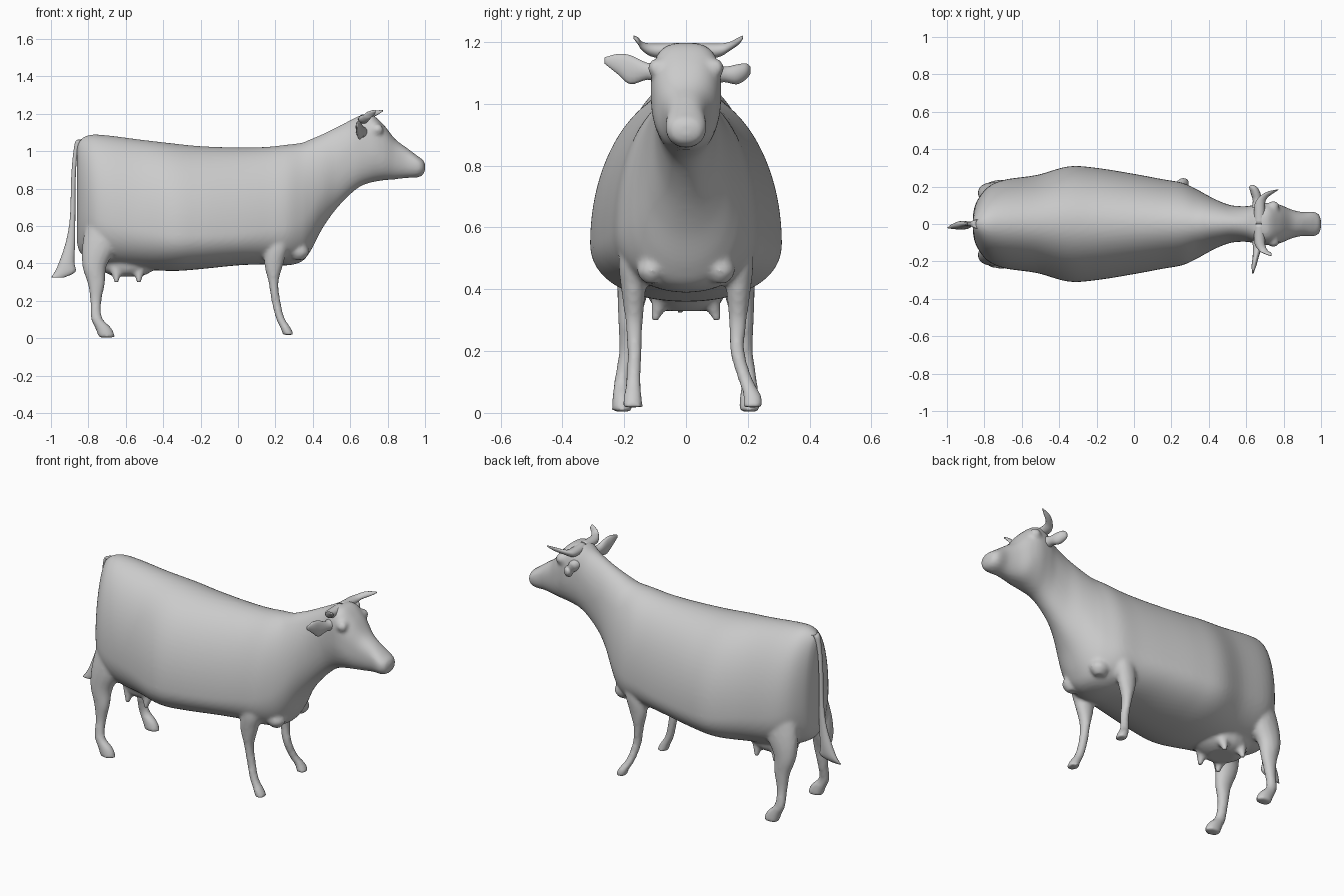
import bpy, bmesh, math
from mathutils import Vector

X, Y, Z = Vector((1, 0, 0)), Vector((0, 1, 0)), Vector((0, 0, 1))


def spline(rows, steps):
    """Catmull-Rom through rows of numbers."""
    out = []
    for i in range(len(rows) - 1):
        p0, p1, p2, p3 = (rows[max(i - 1, 0)], rows[i], rows[i + 1],
                          rows[min(i + 2, len(rows) - 1)])
        for s in range(steps):
            t = s / steps
            out.append([0.5 * (2 * b + (c - a) * t + (2 * a - 5 * b + 4 * c - d) * t * t
                               + (3 * b - a - 3 * c + d) * t ** 3)
                        for a, b, c, d in zip(p0, p1, p2, p3)])
    return out + [list(rows[-1])]


def skin(name, rings):
    """Closed skin over equal-length rings of points."""
    bm = bmesh.new()
    vs = [[bm.verts.new(p) for p in r] for r in rings]
    n = len(vs[0])
    for a, b in zip(vs, vs[1:]):
        for i in range(n):
            bm.faces.new((a[i], a[(i + 1) % n], b[(i + 1) % n], b[i]))
    bm.faces.new(vs[0])
    bm.faces.new(vs[-1])
    bmesh.ops.recalc_face_normals(bm, faces=bm.faces)
    me = bpy.data.meshes.new(name)
    bm.to_mesh(me)
    bm.free()
    me.shade_smooth()
    ob = bpy.data.objects.new(name, me)
    bpy.context.collection.objects.link(ob)
    return ob


def tube(name, pts, u, v, n=20, steps=4):
    """Tube through (x, y, z, radius along u, radius along v)."""
    rings = []
    for x, y, z, a, b in spline(pts, steps):
        rings.append([Vector((x, y, z)) + u * max(a, .002) * math.cos(k * math.tau / n)
                      + v * max(b, .002) * math.sin(k * math.tau / n) for k in range(n)])
    return skin(name, rings)


def torso_ring(x, zb, zc, zt, w, e, n=80):
    """Pear-shaped slice: bottom, widest height, top, half width, roundness."""
    ring = []
    for k in range(n):
        c, s = math.cos(k * math.tau / n), math.sin(k * math.tau / n)
        q = 2 / (e if s > 0 else 2.2)
        h = (zt - zc) if s > 0 else (zc - zb)
        ring.append((x, math.copysign(w * abs(c) ** q, c),
                     zc + math.copysign(h * abs(s) ** q, s)))
    return ring


# trunk, neck and head in one loft
torso = [(-.862, .52, .75, 1.02, .04, 2), (-.846, .46, .7, 1.06, .11, 2),
         (-.79, .42, .66, 1.088, .19, 2), (-.7, .39, .62, 1.085, .235, 2),
         (-.52, .37, .58, 1.062, .262, 2), (-.35, .36, .55, 1.042, .308, 2),
         (-.2, .37, .55, 1.027, .3, 2), (0, .39, .56, 1.02, .268, 2),
         (.15, .395, .58, 1.023, .24, 2), (.26, .39, .6, 1.035, .22, 2),
         (.34, .41, .64, 1.045, .183, 2), (.39, .47, .7, 1.065, .155, 2),
         (.45, .585, .8, 1.09, .125, 2), (.52, .685, .9, 1.125, .1, 2),
         (.6, .77, .98, 1.165, .095, 2.2), (.66, .815, 1.03, 1.193, .106, 2.8),
         (.72, .835, 1.03, 1.192, .114, 3), (.78, .845, .99, 1.14, .103, 2.7),
         (.84, .85, .965, 1.065, .078, 2.4), (.9, .857, .945, 1.02, .064, 2.3),
         (.96, .86, .925, .975, .066, 2.2), (.99, .875, .918, .953, .05, 2.1),
         (1.0, .895, .915, .935, .02, 2)]
parts = [skin("body", [torso_ring(*r) for r in spline(torso, 5)])]

# legs, with hooves flaring forward
for side, foot_f, foot_h in ((-1, .172, .207), (1, .215, .205)):
    parts.append(tube("front_leg", [
        (.22, side * .13, .66, .06, .06), (.21, side * .172, .5, .058, .045),
        (.192, side * .17, .4, .052, .04), (.19, side * .168, .3, .027, .029),
        (.203, side * .166, .2, .024, .024),
        (.225, side * (foot_f * .5 + .084), .11, .024, .024),
        (.255, side * foot_f, .055, .028, .03),
        (.27, side * foot_f, .018, .03, .034)], X, Y))
    parts.append(tube("hind_leg", [
        (-.69, side * .12, .72, .1, .07), (-.73, side * .155, .52, .1, .065),
        (-.767, side * .172, .39, .066, .05), (-.757, side * .185, .29, .046, .034),
        (-.76, side * .19, .2, .03, .027), (-.757, side * foot_h, .11, .031, .024),
        (-.72, side * foot_h, .055, .044, .031),
        (-.7, side * foot_h, .004, .045, .034)], X, Y))
    # teats
    for x in (-.65, -.53):
        parts.append(tube("teat", [(x, side * .075, .37, .04, .035),
                                   (x, side * .09, .33, .022, .022),
                                   (x, side * .1, .297, .012, .012)], X, Y))
    # brows over the eyes
    parts.append(tube("brow", [(.74, side * .08, 1.115, .035, .035),
                               (.745, side * .108, 1.115, .03, .028),
                               (.745, side * .122, 1.115, .012, .012)], X, Z))
    # brisket lobes
    parts.append(tube("brisket", [(.31, side * .09, .52, .05, .05),
                                  (.325, side * .11, .46, .055, .05),
                                  (.325, side * .11, .42, .03, .025)], X, Y))

# udder
parts.append(tube("udder", [(-.58, 0, .5, .17, .14), (-.58, 0, .4, .16, .13),
                            (-.59, 0, .352, .12, .11), (-.59, 0, .33, .07, .07)], X, Y))

# fuse the fleshy parts into one smooth skin
bpy.ops.object.select_all(action='DESELECT')
for ob in parts:
    ob.select_set(True)
body = parts[0]
bpy.context.view_layer.objects.active = body
bpy.ops.object.join()
rm = body.modifiers.new("fuse", 'REMESH')
rm.mode = 'VOXEL'
rm.voxel_size = .01
rm.use_smooth_shade = True
sm = body.modifiers.new("soften", 'SMOOTH')
sm.factor = .5
sm.iterations = 7

# tail with flat tuft
tube("tail", [(-.81, 0, 1.05, .02, .03), (-.848, 0, 1.058, .018, .022),
              (-.87, 0, .98, .012, .014), (-.88, 0, .85, .012, .013),
              (-.884, 0, .65, .014, .012), (-.895, 0, .52, .024, .014),
              (-.915, -.005, .41, .04, .022), (-.925, -.01, .355, .055, .02),
              (-.965, -.02, .325, .034, .006)], X, Y, 14)

# ears: one stretched out, one folded
tube("left_ear", [(.665, -.085, 1.1, .035, .035), (.66, -.125, 1.105, .024, .028),
                  (.65, -.18, 1.11, .016, .048), (.642, -.22, 1.128, .013, .034),
                  (.635, -.264, 1.14, .004, .01)], X, Z, 14)
tube("right_ear", [(.665, .085, 1.1, .035, .035), (.66, .125, 1.095, .025, .026),
                   (.65, .165, 1.095, .026, .033), (.638, .195, 1.105, .022, .026),
                   (.632, .208, 1.108, .008, .012)], X, Z, 14)

# horns curving out and forward from a flat poll
for name, side, reach, tip in (("left_horn", -1, .73, .17), ("right_horn", 1, .77, .185)):
    tube(name, [(.672, 0, 1.17, .03, .028), (.672, side * .1, 1.172, .028, .023),
                (.69, side * .14, 1.185, .024, .015),
                ((.69 + reach) / 2, side * (tip - .015), 1.203, .024, .012),
                (reach, side * tip, 1.216, .006, .005)], X, Z, 14)
